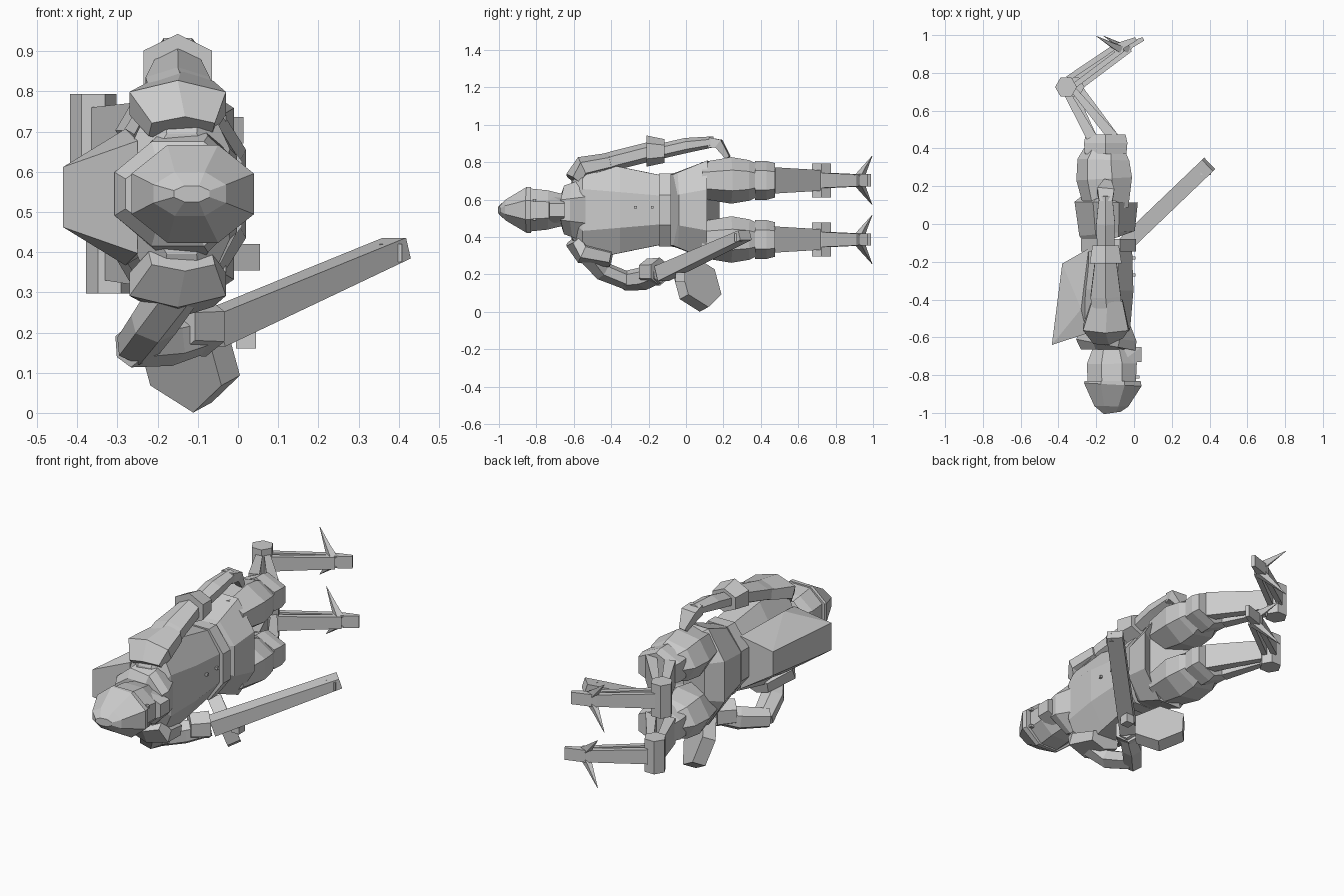
import bpy, bmesh, math
from mathutils import Vector as V

CX, CZ = -0.14, 0.545          # body axis (the figure lies along y, chest to +x)


def finish(name, bm):
    bmesh.ops.recalc_face_normals(bm, faces=bm.faces)
    me = bpy.data.meshes.new(name)
    bm.to_mesh(me)
    bm.free()
    ob = bpy.data.objects.new(name, me)
    bpy.context.collection.objects.link(ob)
    return ob


def tube(name, rings, n=4, turn=None):
    """Faceted loft; each ring is (centre, half width, half height)."""
    bm = bmesh.new()
    pts = [V(r[0]) for r in rings]
    k = math.sqrt(2) if n == 4 else 1 / math.cos(math.pi / n)
    off = math.pi / n if turn is None else turn
    loops = []
    for i, (c, w, h) in enumerate(rings):
        t = (pts[min(i + 1, len(pts) - 1)] - pts[max(i - 1, 0)]).normalized()
        ref = V((1, 0, 0)) if abs(t.z) > 0.95 else V((0, 0, 1))
        u = t.cross(ref).normalized()
        v = u.cross(t)
        loops.append([bm.verts.new(V(c) + u * w * k * math.cos(a) + v * h * k * math.sin(a))
                      for a in (off + 2 * math.pi * j / n for j in range(n))])
    for a, b in zip(loops, loops[1:]):
        for j in range(n):
            bm.faces.new((a[j], a[(j + 1) % n], b[(j + 1) % n], b[j]))
    bm.faces.new(loops[0])
    bm.faces.new(loops[-1])
    return finish(name, bm)


def body(name, secs, n=8):
    """Loft along y; each section is (y, x min, x max, z half width)."""
    return tube(name, [(((a + b) / 2, y, CZ), (b - a) / 2, h) for y, a, b, h in secs], n)


def hull(name, pts):
    bm = bmesh.new()
    for p in pts:
        bm.verts.new(p)
    bmesh.ops.convex_hull(bm, input=bm.verts)
    return finish(name, bm)


def box(name, c, s):
    bm = bmesh.new()
    bmesh.ops.create_cube(bm, size=1)
    for v in bm.verts:
        v.co = V(c) + V((v.co.x * s[0], v.co.y * s[1], v.co.z * s[2]))
    return finish(name, bm)


# head
body("helmet", [(-1.0, -.16, -.07, .02), (-.965, -.21, -.03, .055),
                (-.85, -.265, .04, .122), (-.83, -.26, .035, .122)])
body("face", [(-.835, -.245, .01, .115), (-.74, -.25, .015, .105), (-.66, -.22, -.02, .085)])
hull("jaw", [(x, y, CZ + s * z) for s in (-1, 1) for x, y, z in
             ((-.08, -.74, .09), (.04, -.73, .035), (.04, -.65, .035), (-.1, -.66, .08))])
body("neck", [(-.70, -.2, -.07, .06), (-.56, -.22, -.05, .08)])
for s in (-1, 1):
    box("eye", (.018, -.81, CZ + .05 * s), (.02, .015, .015))

# torso
body("collar", [(-.665, -.28, -.02, .09), (-.64, -.31, .01, .13),
                (-.6, -.29, .015, .145), (-.53, -.25, -.02, .17)], 8)
body("chest", [(-.61, -.23, -.05, .15), (-.555, -.27, -.02, .27), (-.35, -.285, -.003, .23),
               (-.13, -.26, -.01, .185)], 8)
body("belt", [(-.145, -.28, .01, .195), (-.08, -.28, .01, .195)])
body("skirt", [(-.085, -.25, -.01, .19), (-.05, -.29, .005, .20),
               (.115, -.315, .02, .265), (.13, -.25, -.03, .24)])
for y in (-.27, -.18):
    box("button", (.0, y, .56), (.015, .014, .014))

# pack on the back
hull("backpack", [(x, y, CZ + s * h - .008) for s in (-1, 1) for x, y, h in
                  ((-.24, -.13, .145), (-.38, -.21, .065), (-.435, -.64, .075),
                   (-.28, -.45, .17), (-.25, -.58, .14))])

# shoulder plates
for s in (-1, 1):
    tube("shoulder_plate", [((-.14, -.60, CZ + s * .16), .08, .045),
                            ((-.15, -.55, CZ + s * .225), .12, .055),
                            ((-.14, -.40, CZ + s * .255), .08, .045)], 6)

# legs with bent-back shins and clawed feet
for s, dx in ((1, 0), (-1, .04)):
    z = CZ + s * .158
    tube("thigh", [((-.14, .08, z), .11, .09), ((-.15, .24, z), .14, .115),
                   ((-.155, .34, z), .13, .10), ((-.145, .40, z), .10, .075)], 7)
    tube("knee_guard", [((-.15, .37, z), .11, .09), ((-.15, .43, z), .115, .09),
                        ((-.15, .475, z), .105, .08)], 6)
    dxv = V((dx, 0, 0))
    for nm, a, b, w0, w1, h0, h1 in (
            ("shin_rod", (-.225, .46), (-.37, .72), .028, .016, .07, .055),
            ("shin_rod", (-.11, .46), (-.32, .71), .028, .016, .07, .055),
            ("foot_rod", (-.35, .77), (-.09, .945), .014, .014, .04, .032),
            ("foot_rod", (-.32, .73), (-.06, .925), .014, .014, .04, .032)):
        ka = dxv * (nm == "foot_rod")
        tube(nm, [(V((*a, z)) + ka, w0, h0), (V((*b, z)) + dxv, w1, h1)])
    tube("ankle", [(V((-.36 + dx, .725, z - .09)), .05, .05),
                   (V((-.36 + dx, .725, z + .09)), .05, .05)], 6)
    tube("middle_toe", [(V((-.11 + dx, .925, z)), .025, .033),
                        (V((.01 + dx, .98, z)), .01, .033)])
    for t in (-1, 1):
        tube("side_toe", [(V((-.07 + dx, .925, z + t * .01)), .02, .022),
                          (V((-.12 + dx, .95, z + t * .055)), .012, .014),
                          (V((-.20 + dx, .995, z + t * .13)), .001, .001)])

# free arm
tube("upper_arm", [((-.14, -.5, .77), .08, .05), ((-.15, -.38, .81), .08, .045),
                   ((-.15, -.18, .86), .055, .045)], 6)
tube("elbow_cuff", [((-.15, -.21, .86), .085, .072), ((-.15, -.115, .86), .07, .055)], 6)
tube("forearm", [((-.15, -.13, .86), .045, .035), ((-.15, .0, .89), .05, .035),
                 ((-.15, .15, .91), .035, .025)], 6)
tube("hand", [((-.15, .12, .905), .035, .028), ((-.15, .175, .90), .045, .025),
              ((-.14, .225, .825), .02, .012)])

# arm holding the weapon
tube("weapon_arm", [((-.15, -.53, .31), .06, .05), ((-.21, -.45, .22), .055, .045),
                    ((-.25, -.31, .165), .05, .042)], 6)
tube("weapon_forearm", [((-.27, -.33, .165), .045, .045), ((-.17, -.22, .18), .05, .055),
                        ((-.07, -.14, .205), .04, .045)], 6)
tube("weapon_cuff", [((-.15, -.21, .215), .06, .06), ((-.08, -.14, .215), .065, .065)], 6)

# weapon: long bar, end stud, trigger block and six-sided plate
tube("weapon_bar", [((-.07, -.13, .205), .042, .042), ((.395, .315, .41), .042, .027)])
box("weapon_stud", (.38, .28, .398), (.055, .04, .045))
box("trigger_block", (.02, -.03, .185), (.05, .05, .05))
d = V((.66, .66, .36)).normalized()
c = V((-.125, .06, .148))
tube("guard_plate", [(c - d * .035, .125, .125), (c + d * .035, .125, .125)], 6, math.pi / 2)
